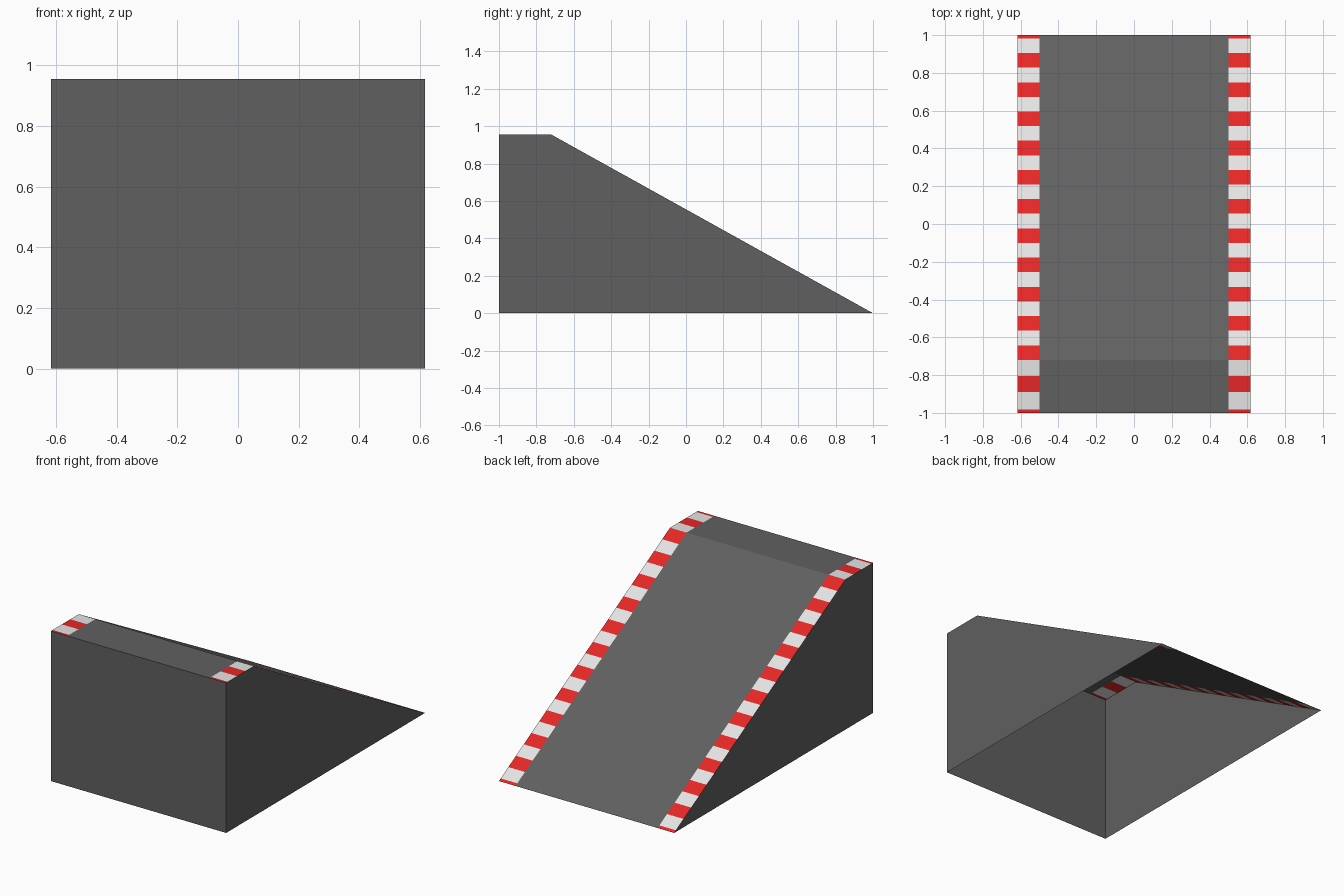
import bpy

if "Cube" in bpy.data.objects:
    bpy.data.objects.remove(bpy.data.objects["Cube"])

W, INNER = 0.617, 0.5        # half width, inner edge of the striped borders
TOP, CREST = 0.955, -0.72    # platform height, y where the slope begins


def material(name, colour):
    m = bpy.data.materials.new(name)
    m.diffuse_color = (*colour, 1)
    m.use_nodes = True
    m.node_tree.nodes["Principled BSDF"].inputs["Base Color"].default_value = m.diffuse_color
    return m


GREY = material("dark grey", (0.117, 0.117, 0.117))
WHITE = material("white", (0.78, 0.78, 0.78))
RED = material("red", (0.79, 0.02, 0.02))


def make(name, verts, faces, mats, indices=None):
    me = bpy.data.meshes.new(name)
    me.from_pydata(verts, [], faces)
    for m in mats:
        me.materials.append(m)
    if indices:
        me.polygons.foreach_set("material_index", indices)
    ob = bpy.data.objects.new(name, me)
    bpy.context.collection.objects.link(ob)
    return ob


def height(y):
    return TOP if y <= CREST else TOP * (1 - y) / (1 - CREST)


def strip(name, x0, x1, ys, mats):
    """Surface strip running down the ramp, alternating its materials."""
    verts = [(x, y, height(y)) for y in ys for x in (x0, x1)]
    n = len(ys) - 1
    faces = [(2*i, 2*i + 2, 2*i + 3, 2*i + 1) for i in range(n)]
    return make(name, verts, faces, mats, [i % len(mats) for i in range(n)])


# Driving surface: slope and platform
strip("ramp_deck", -INNER, INNER, [1, CREST, -1], [GREY])

# Red and white warning borders
ys = [1, 0.982]
for i in range(11):
    ys += [0.905 - 0.1547 * i, 0.828 - 0.1547 * i]
ys[-1] = CREST
ys += [-0.805, -0.89, -0.983, -1]
strip("left_border", -W, -INNER, ys, [RED, WHITE])
strip("right_border", INNER, W, ys, [RED, WHITE])

# Side walls (underside stays open)
profile = [(-1, 0), (1, 0), (CREST, TOP), (-1, TOP)]
make("right_wall", [(W, y, z) for y, z in profile], [(0, 1, 2, 3)], [GREY])
make("left_wall", [(-W, y, z) for y, z in profile], [(3, 2, 1, 0)], [GREY])

# Tall front wall
make("front_wall", [(-W, -1, 0), (W, -1, 0), (W, -1, TOP), (-W, -1, TOP)],
     [(0, 1, 2, 3)], [GREY])
